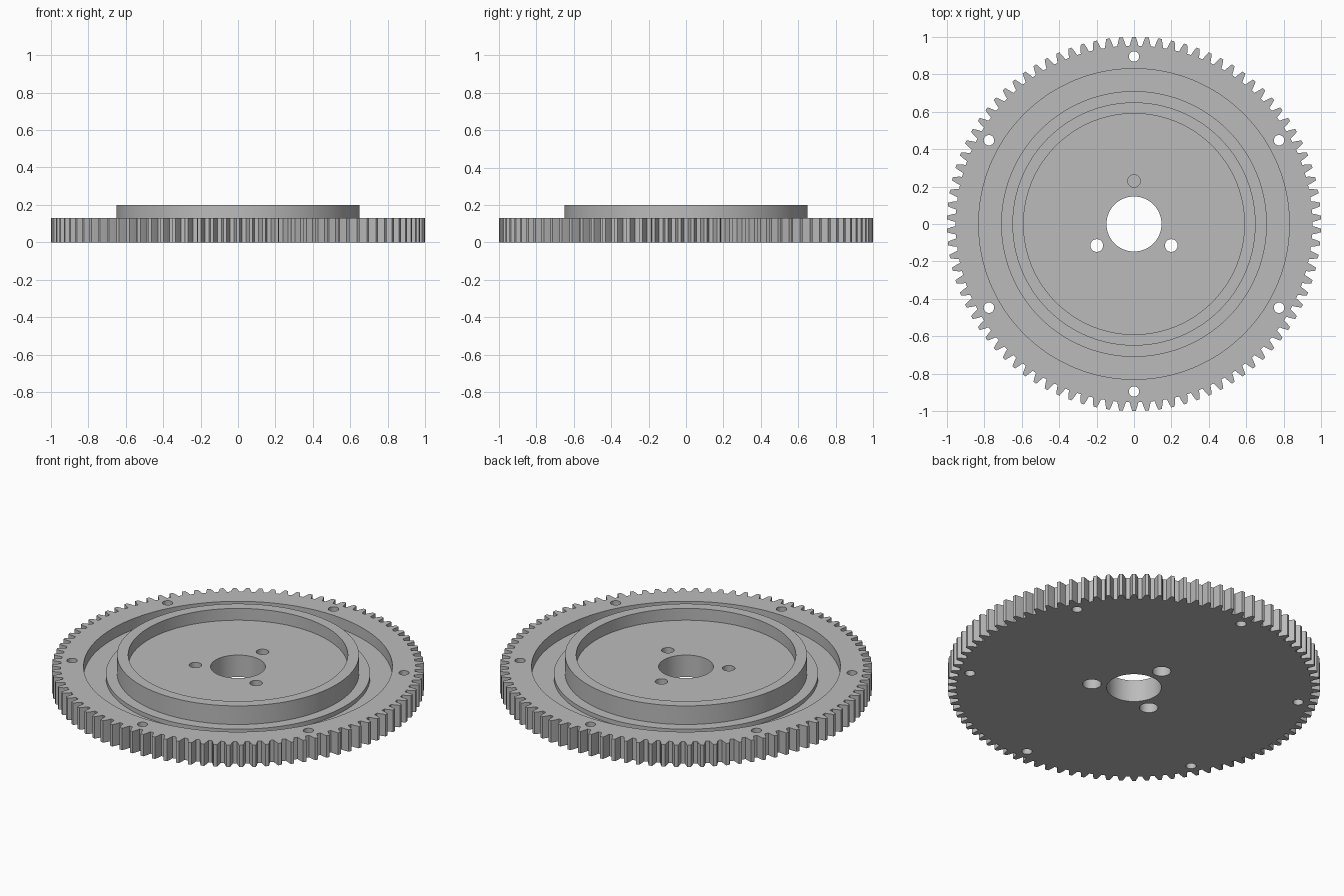
import bpy, bmesh
from math import pi, sin, cos, radians

cube = bpy.data.objects.get("Cube")
if cube:
    bpy.data.objects.remove(cube, do_unlink=True)

TEETH = 90
PLATE_TOP = 0.13
SEGMENTS = 128

steel = bpy.data.materials.new("plain grey")
steel.use_nodes = True
grey = (0.5, 0.5, 0.5, 1)
steel.diffuse_color = grey
steel.node_tree.nodes["Principled BSDF"].inputs["Base Color"].default_value = grey


def finish(name, bm):
    bmesh.ops.recalc_face_normals(bm, faces=bm.faces)
    mesh = bpy.data.meshes.new(name)
    bm.to_mesh(mesh)
    bm.free()
    mesh.materials.append(steel)
    obj = bpy.data.objects.new(name, mesh)
    bpy.context.collection.objects.link(obj)
    return obj


def prism(name, outline, z0, z1):
    bm = bmesh.new()
    base = bm.faces.new([bm.verts.new((x, y, z0)) for x, y in outline])
    out = bmesh.ops.extrude_face_region(bm, geom=[base], use_keep_orig=True)
    for v in out["geom"]:
        if isinstance(v, bmesh.types.BMVert):
            v.co.z = z1
    return finish(name, bm)


def circle(radius, count, cx=0, cy=0):
    return [(cx + radius * cos(2 * pi * i / count), cy + radius * sin(2 * pi * i / count))
            for i in range(count)]


def lathe(name, profile):
    """Closed (radius, height) profile swept around the z axis."""
    bm = bmesh.new()
    rings = [[bm.verts.new((x * r, y * r, z)) for x, y in circle(1, SEGMENTS)]
             for r, z in profile]
    for a, b in zip(rings, rings[1:] + rings[:1]):
        for i in range(SEGMENTS):
            j = (i + 1) % SEGMENTS
            bm.faces.new((a[i], a[j], b[j], b[i]))
    return finish(name, bm)


# Toothed plate: each tooth is a tapered flank profile, one tooth on the y axis
tooth = [(-0.34, 0.953), (-0.25, 0.976), (-0.13, 1.0)]
tooth += [(-a, r) for a, r in reversed(tooth)]
outline = []
for k in range(TEETH):
    for a, r in tooth:
        ang = pi / 2 + 2 * pi * (k + a) / TEETH
        outline.append((r * cos(ang), r * sin(ang)))
plate = prism("gear_plate", outline, 0, PLATE_TOP)

# Cutters: stepped recess, bore, bolt holes and counterbores
cutters = [
    lathe("recess_cutter", [(0.62, 0.09), (0.71, 0.09), (0.71, 0.065),
                            (0.83, 0.065), (0.83, 0.3), (0.62, 0.3)]),
    prism("bore_cutter", circle(0.147, 64), -0.1, 0.3),
]
for k in range(6):
    a = radians(90 + 60 * k)
    cutters.append(prism("rim_hole_cutter", circle(0.028, 24, 0.895 * cos(a), 0.895 * sin(a)), -0.1, 0.3))
for k in range(3):
    a = radians(90 + 120 * k)
    x, y = 0.23 * cos(a), 0.23 * sin(a)
    cutters.append(prism("hub_hole_cutter", circle(0.034, 32, x, y), -0.1, 0.3))
    cutters.append(prism("counterbore_cutter", circle(0.05, 32, x, y), -0.1, 0.06))

for cutter in cutters:
    mod = plate.modifiers.new(cutter.name, "BOOLEAN")
    mod.operation = "DIFFERENCE"
    mod.solver = "EXACT"
    mod.object = cutter
bpy.context.view_layer.update()
cut_mesh = bpy.data.meshes.new_from_object(plate.evaluated_get(bpy.context.evaluated_depsgraph_get()))
plate.modifiers.clear()
plate.data = cut_mesh
for cutter in cutters:
    bpy.data.objects.remove(cutter, do_unlink=True)

# Raised collar standing on the plate
collar = lathe("raised_collar", [(0.59, 0.08), (0.65, 0.08), (0.65, 0.2), (0.59, 0.2)])

# Smooth round walls, crisp edges
bpy.ops.object.select_all(action="DESELECT")
for obj in (plate, collar):
    obj.select_set(True)
bpy.context.view_layer.objects.active = plate
bpy.ops.object.shade_smooth_by_angle(angle=radians(25))
